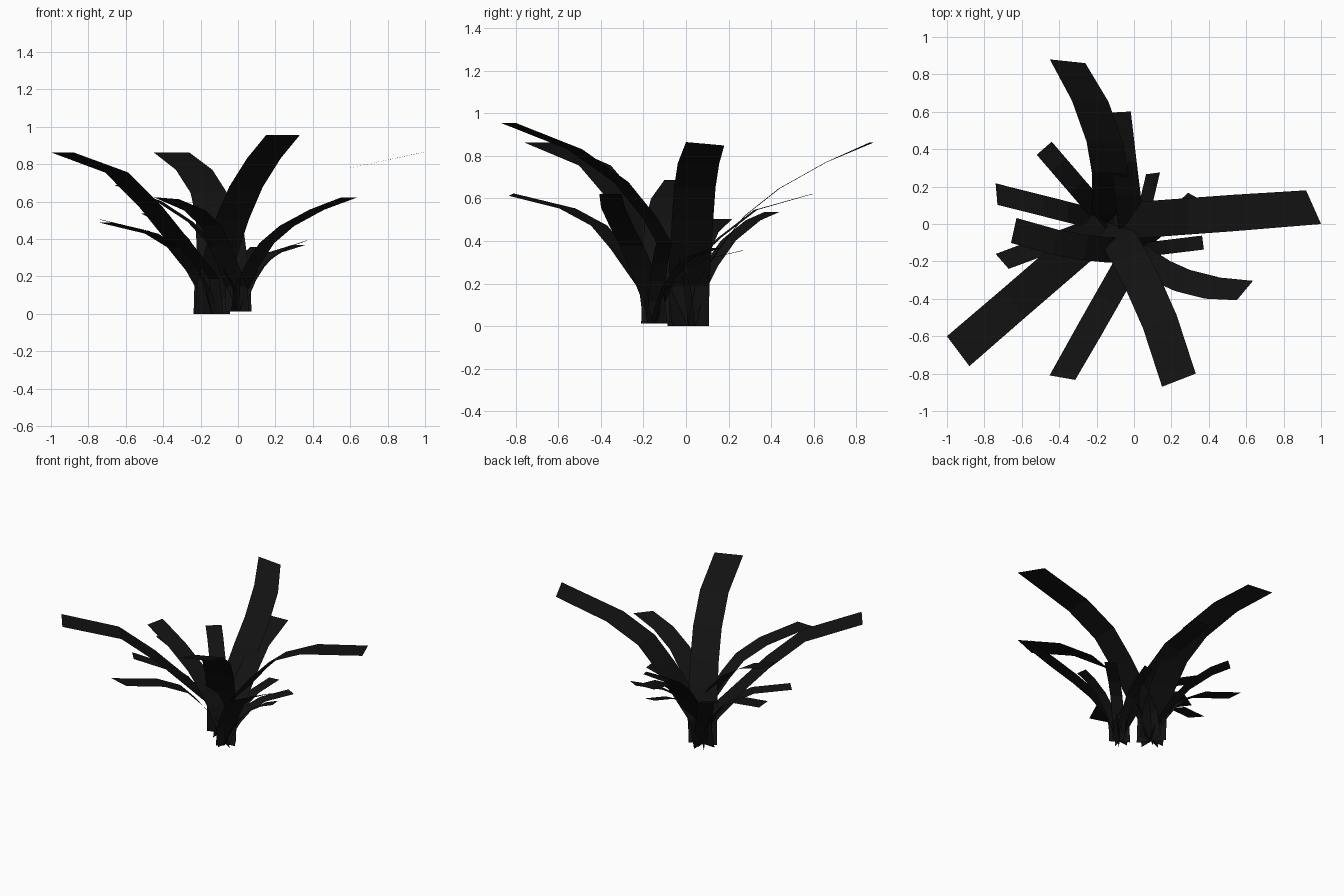
import bpy
from math import radians
from mathutils import Vector, Matrix

if "Cube" in bpy.data.objects:
    bpy.data.objects.remove(bpy.data.objects["Cube"])

mat = bpy.data.materials.new("dark_leaf")
mat.diffuse_color = (0.006, 0.006, 0.006, 1)
mat.use_nodes = True
mat.node_tree.nodes["Principled BSDF"].inputs["Base Color"].default_value = mat.diffuse_color

CENTRE = Vector((-0.14, 0.01, 0))

# arching profiles: (fraction of reach, fraction of height)
ARCH = [(0, 0), (.03, .22), (.155, .42), (.255, .58), (.39, .76), (.61, .893), (1, 1)]
SLANT = [(0, 0), (.03, .22), (.12, .33), (.245, .475), (.41, .665), (.635, .875), (1, 1)]
BOWED = [(0, 0), (.04, .22), (.17, .42), (.31, .6), (.5, .75), (.755, .893), (1, 1)]
TALL = [(0, 0), (.03, .2), (.12, .377), (.225, .534), (.39, .71), (.645, .87), (1, 1)]
LOW = [(0, 0), (.06, .22), (.18, .47), (.36, .73), (.57, .88), (1, 1)]
STEEP = [(0, 0), (.1, .28), (.27, .53), (.48, .75), (.77, .925), (1, 1)]

# tip centre, blade width vector, tip edge vector, profile, sideways bow
LEAVES = [
    ((-.355, .87, .862), (.195, -.005), (.19, -.02, 0), BOWED, .47),
    ((.96, .09, .857), (.0, -.195), (.08, -.18, .016), ARCH, 0),
    ((.24, -.835, .955), (.18, .07), (.18, .07, 0), TALL, .2),
    ((-.94, -.68, .863), (.125, -.15), (.12, -.16, 0), SLANT, 0),
    ((-.735, .16, .503), (.01, -.115), (.01, -.115, 0), LOW, 0),
    ((-.48, .405, .537), (.08, .07), (.08, .07, 0), STEEP, 0),
    ((-.705, -.20, .487), (.07, -.08), (.07, -.08, 0), LOW, 0),
]


def leaf(name, tip, width, tip_edge, profile, bow, xform):
    """One flat ribbon leaf swept from the clump centre to its tip."""
    tip, width = Vector(tip), Vector((*width, 0))
    verts = []
    for t, h in profile:
        p = CENTRE.lerp(tip, t)
        p += width * bow * 4 * t * (1 - t)
        p.z = tip.z * h
        edge = Vector(tip_edge) if t == 1 else width
        verts += [xform @ (p - edge / 2), xform @ (p + edge / 2)]
    faces = [(2 * i, 2 * i + 1, 2 * i + 3, 2 * i + 2) for i in range(len(profile) - 1)]
    me = bpy.data.meshes.new(name)
    me.from_pydata(verts, [], faces)
    me.materials.append(mat)
    bpy.context.collection.objects.link(bpy.data.objects.new(name, me))


# large clump, and a smaller turned copy beside it
small = (Matrix.Translation((-.058, -.222, .012))
         @ Matrix.Rotation(radians(-123.8), 4, 'Z') @ Matrix.Scale(.707, 4))
for clump, xf in (("large", Matrix.Identity(4)), ("small", small)):
    for i, spec in enumerate(LEAVES):
        leaf(f"{clump}_clump_leaf_{i + 1}", *spec, xf)
